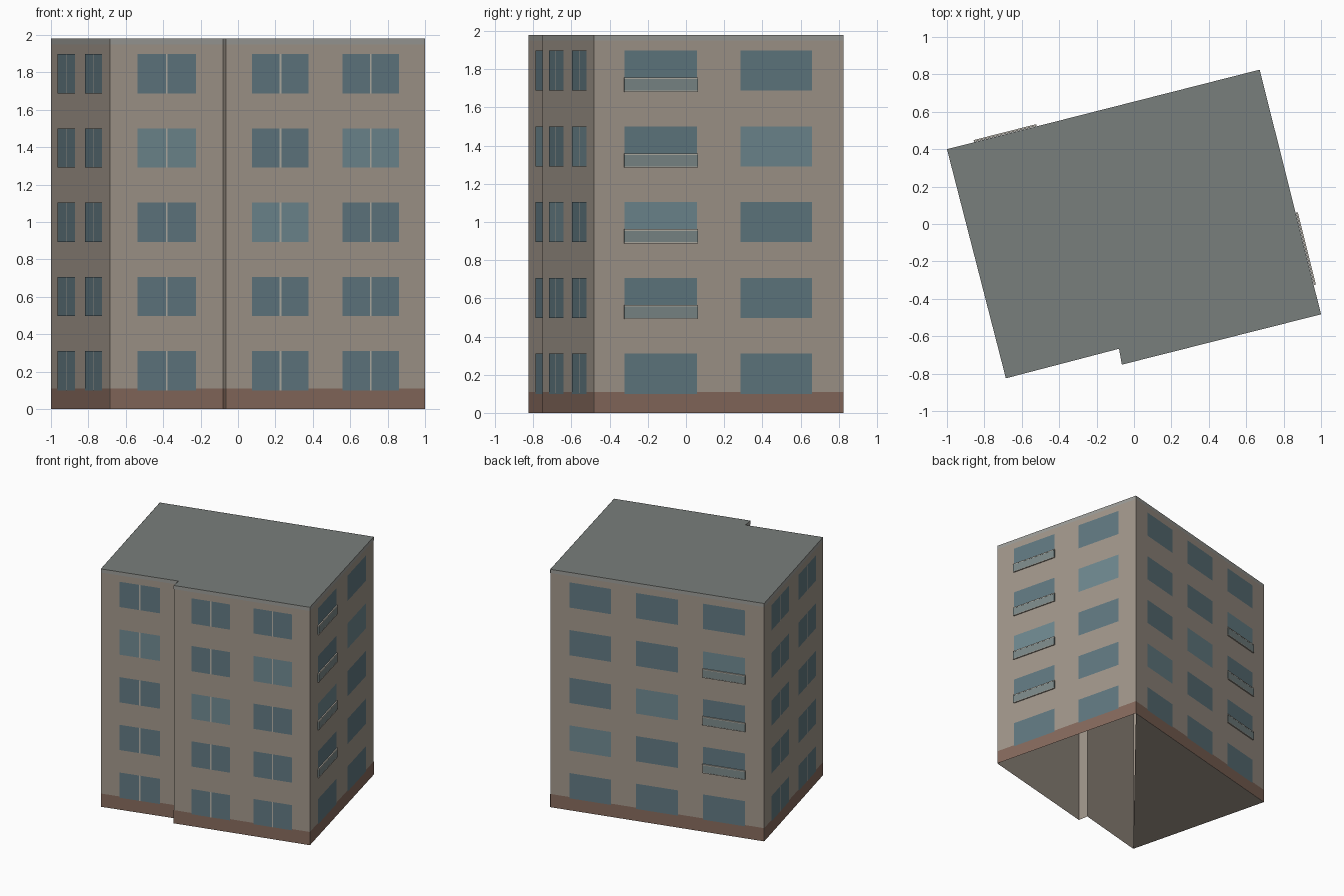
import bpy
from mathutils import Vector

if "Cube" in bpy.data.objects:
    bpy.data.objects.remove(bpy.data.objects["Cube"])

H = 1.98            # building height
FLOORS = 5
PITCH = 0.397       # floor to floor
SILL, WIN_H = 0.10, 0.21

# footprint, counter-clockwise from the left corner
A, B, C, D, E, F = [Vector(p) for p in (
    (-1.0, 0.40), (-0.685, -0.825), (-0.08, -0.667),
    (-0.065, -0.752), (1.0, -0.483), (0.672, 0.825))]
outline = [A, B, C, D, E, F]


def material(name, r, g, b):
    m = bpy.data.materials.new(name)
    m.diffuse_color = (r, g, b, 1)
    m.use_nodes = True
    m.node_tree.nodes["Principled BSDF"].inputs["Base Color"].default_value = m.diffuse_color
    return m


WALL = material("wall_beige", 0.36, 0.31, 0.26)
PLINTH = material("plinth_brown", 0.24, 0.145, 0.11)
TRIM = material("trim_grey", 0.33, 0.33, 0.31)
ROOF = material("roof_grey", 0.19, 0.21, 0.20)
GLASS = material("glass", 0.12, 0.19, 0.22)
GLASS_LIGHT = material("glass_light", 0.16, 0.25, 0.28)
FRAME = material("frame_light", 0.45, 0.43, 0.38)
RAIL = material("railing_panel", 0.20, 0.25, 0.25)


def build(name, polys, mat):
    """Object from a list of polygons, each a list of points."""
    verts, faces = [], []
    for poly in polys:
        faces.append(range(len(verts), len(verts) + len(poly)))
        verts += poly
    me = bpy.data.meshes.new(name)
    me.from_pydata(verts, [], [list(f) for f in faces])
    me.materials.append(mat)
    ob = bpy.data.objects.new(name, me)
    bpy.context.collection.objects.link(ob)
    return ob


def point(wall, t, z, off):
    p, q = wall
    d = q - p
    n = Vector((d.y, -d.x)).normalized()
    return (p + d * t + n * off).to_3d() + Vector((0, 0, z))


def rect(wall, t0, t1, z0, z1, off=0.0):
    """Outward rectangle on a wall; t runs 0..1 along it."""
    return [point(wall, t, z, off) for t, z in ((t0, z0), (t1, z0), (t1, z1), (t0, z1))]


def block(wall, t0, t1, z0, z1, o0, o1):
    """Box standing out from a wall between two offsets."""
    a, b = rect(wall, t0, t1, z0, z1, o0), rect(wall, t0, t1, z0, z1, o1)
    sides = [[a[i], a[(i + 1) % 4], b[(i + 1) % 4], b[i]] for i in range(4)]
    return sides + [b, a[::-1]]


# shell, roof and the partial underside
walls = list(zip(outline, outline[1:] + outline[:1]))
build("walls", [rect(w, 0, 1, 0, H) for w in walls], WALL)
build("roof", [[p.to_3d() + Vector((0, 0, H)) for p in outline]], ROOF)
build("underside", [[p.to_3d() for p in (F, B, A)]], WALL)

# painted plinth and roof-edge band
build("plinth", [rect(w, 0, 1, 0, 0.11, 0.001) for w in walls], PLINTH)
build("roof_edge", [rect(w, 0, 1, 1.95, H, 0.001) for w in walls], TRIM)

# windows: wall, spans along it, centre bar?, floors with lighter glass per column
facades = {
    "left": ((A, B), [(0.12, 0.415), (0.58, 0.873)], True, [(), ()]),
    "front_left": ((B, C), [(0.242, 0.762)], True, [(3,)]),
    "front_right": ((D, E), [(0.132, 0.414), (0.586, 0.868)], True, [(2,), (3,)]),
    "right": ((E, F), [(0.122, 0.412), (0.588, 0.874)], False, [(2,), (3,)]),
    "back": ((F, A), [(0.089, 0.285), (0.402, 0.598), (0.715, 0.911)], False,
             [(1,), (2,), (3,)]),
}
for name, (wall, spans, barred, light) in facades.items():
    dark_panes, light_panes, bars = [], [], []
    half = 0.005 / (wall[1] - wall[0]).length
    for (t0, t1), lit in zip(spans, light):
        mid = (t0 + t1) / 2
        for i in range(FLOORS):
            z = SILL + PITCH * i
            pane = rect(wall, t0, t1, z, z + WIN_H, 0.002)
            (light_panes if i in lit else dark_panes).append(pane)
            if barred:
                bars.append(rect(wall, mid - half, mid + half, z, z + WIN_H, 0.003))
    build(name + "_windows", dark_panes, GLASS)
    if light_panes:
        build(name + "_windows_light", light_panes, GLASS_LIGHT)
    if bars:
        build(name + "_window_bars", bars, FRAME)

# shallow balconies: panel with a light top rail and bottom edge
for name, wall, t0, t1, floors in (
        ("right", (E, F), 0.120, 0.415, range(1, 5)),
        ("back", (F, A), 0.713, 0.913, range(1, 4))):
    panels, rails = [], []
    for i in floors:
        z = SILL + PITCH * i
        panels += block(wall, t0, t1, z, z + 0.06, 0.002, 0.011)
        rails += block(wall, t0, t1, z + 0.06, z + 0.068, 0.002, 0.012)
        rails += block(wall, t0, t1, z - 0.006, z, 0.002, 0.012)
    build(name + "_balcony_panels", panels, RAIL)
    build(name + "_balcony_rails", rails, FRAME)
